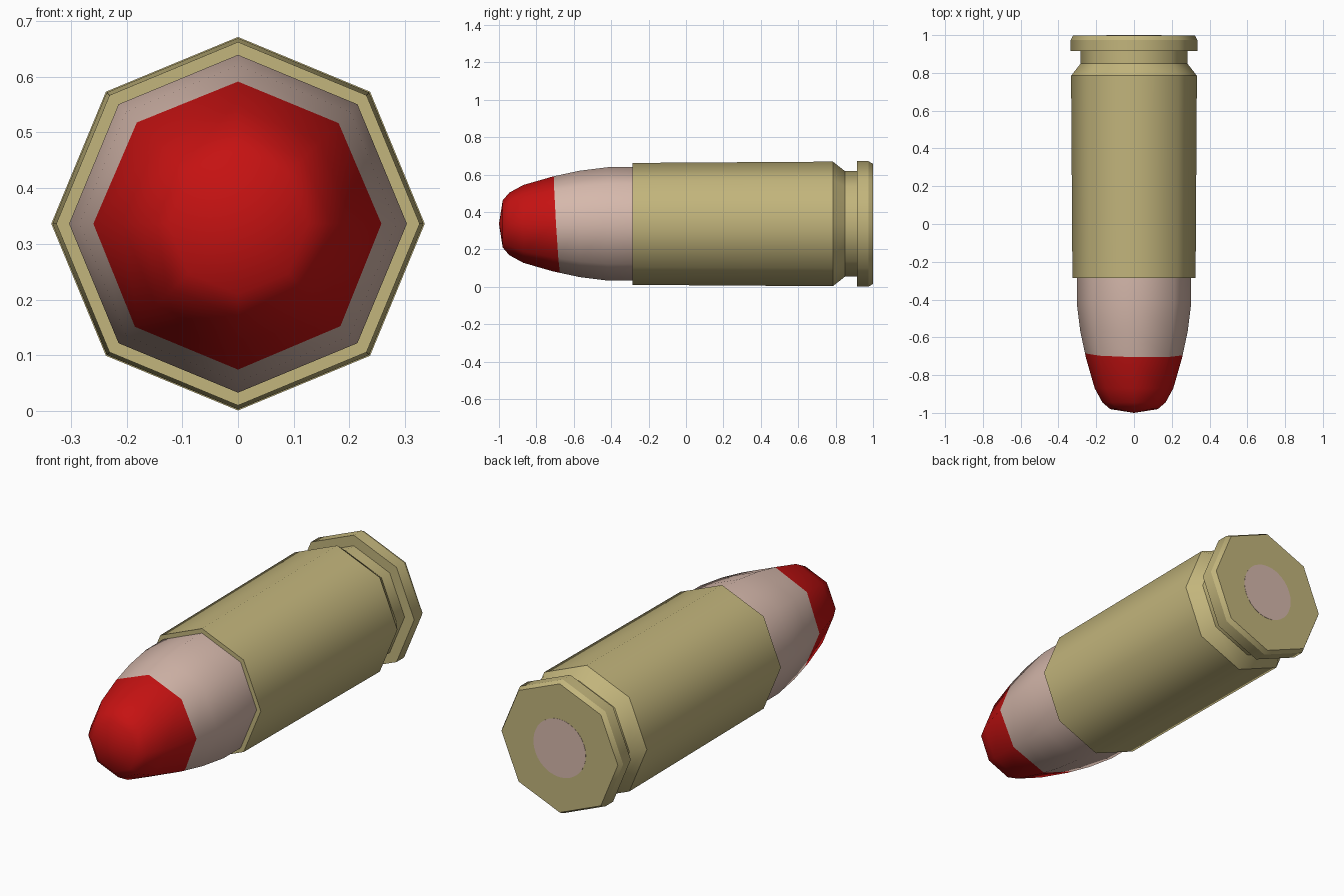
import bpy, bmesh, math
from mathutils import Vector

if "Cube" in bpy.data.objects:
    bpy.data.objects.remove(bpy.data.objects["Cube"])

CZ = 0.336  # height of the long axis


def material(name, col):
    m = bpy.data.materials.new(name)
    m.diffuse_color = (*col, 1)
    m.use_nodes = True
    m.node_tree.nodes["Principled BSDF"].inputs["Base Color"].default_value = m.diffuse_color
    return m


brass = material("brass", (0.54, 0.46, 0.20))
copper = material("pale copper", (0.67, 0.48, 0.41))
red = material("red", (0.56, 0.006, 0.006))


def lathe(name, profile, sides, mats, sharp_rings, cut=None):
    """Spin a (y, radius) profile around the long axis; radius 0 makes a pole."""
    bm = bmesh.new()
    rings = []
    for y, r in profile:
        if r == 0:
            rings.append([bm.verts.new((0, y, CZ))] * sides)
        else:
            rings.append([bm.verts.new((r * math.cos(2 * math.pi * i / sides), y,
                                        CZ + r * math.sin(2 * math.pi * i / sides)))
                          for i in range(sides)])
    for a, b in zip(rings, rings[1:]):
        for i in range(sides):
            j = (i + 1) % sides
            f = bm.faces.new(list(dict.fromkeys((a[i], b[i], b[j], a[j]))))
            f.smooth = True
    bm.normal_update()
    # outward normals follow from the front-to-back profile order
    if sharp_rings:
        for e in bm.edges:
            if abs(math.hypot(e.verts[0].co.x, e.verts[0].co.z - CZ)
                   - math.hypot(e.verts[1].co.x, e.verts[1].co.z - CZ)) < 1e-5 \
                    and abs(e.verts[0].co.y - e.verts[1].co.y) < 1e-5:
                e.smooth = False
    # painted area: slice along a plane, colour everything in front of it
    if cut:
        co, no = cut
        bmesh.ops.bisect_plane(bm, geom=bm.verts[:] + bm.edges[:] + bm.faces[:],
                               plane_co=co, plane_no=no)
        for f in bm.faces:
            if (f.calc_center_median() - co).dot(no) < 0:
                f.material_index = 1
    # make sure normals point away from the axis
    if sum(f.normal.dot(f.calc_center_median() - Vector((0, f.calc_center_median().y, CZ)))
           * f.calc_area() for f in bm.faces) < 0:
        bmesh.ops.reverse_faces(bm, faces=bm.faces[:])
    me = bpy.data.meshes.new(name)
    bm.to_mesh(me)
    bm.free()
    ob = bpy.data.objects.new(name, me)
    bpy.context.collection.objects.link(ob)
    for m in mats:
        me.materials.append(m)
    return ob


# Case: mouth lip, tapered body, groove, rim, closed base
lathe("case", [(-0.285, 0.302), (-0.285, 0.326), (0.785, 0.333), (0.85, 0.282),
               (0.915, 0.282), (0.915, 0.335), (0.975, 0.335), (0.999, 0.322),
               (0.999, 0)], 8, [brass], True)

# Projectile with slightly slanted red tip
lathe("projectile", [(-1.0, 0), (-0.98, 0.126), (-0.945, 0.167), (-0.87, 0.208),
                     (-0.71, 0.254), (-0.57, 0.284), (-0.42, 0.303), (-0.285, 0.303)],
      8, [copper, red], False,
      (Vector((0, -0.69, CZ)), Vector((0.02, 1, 0.06)).normalized()))

# Primer: thin round plate on the base
lathe("primer", [(0.996, 0.145), (1.0, 0.145), (1.0, 0)], 32, [copper], True)
